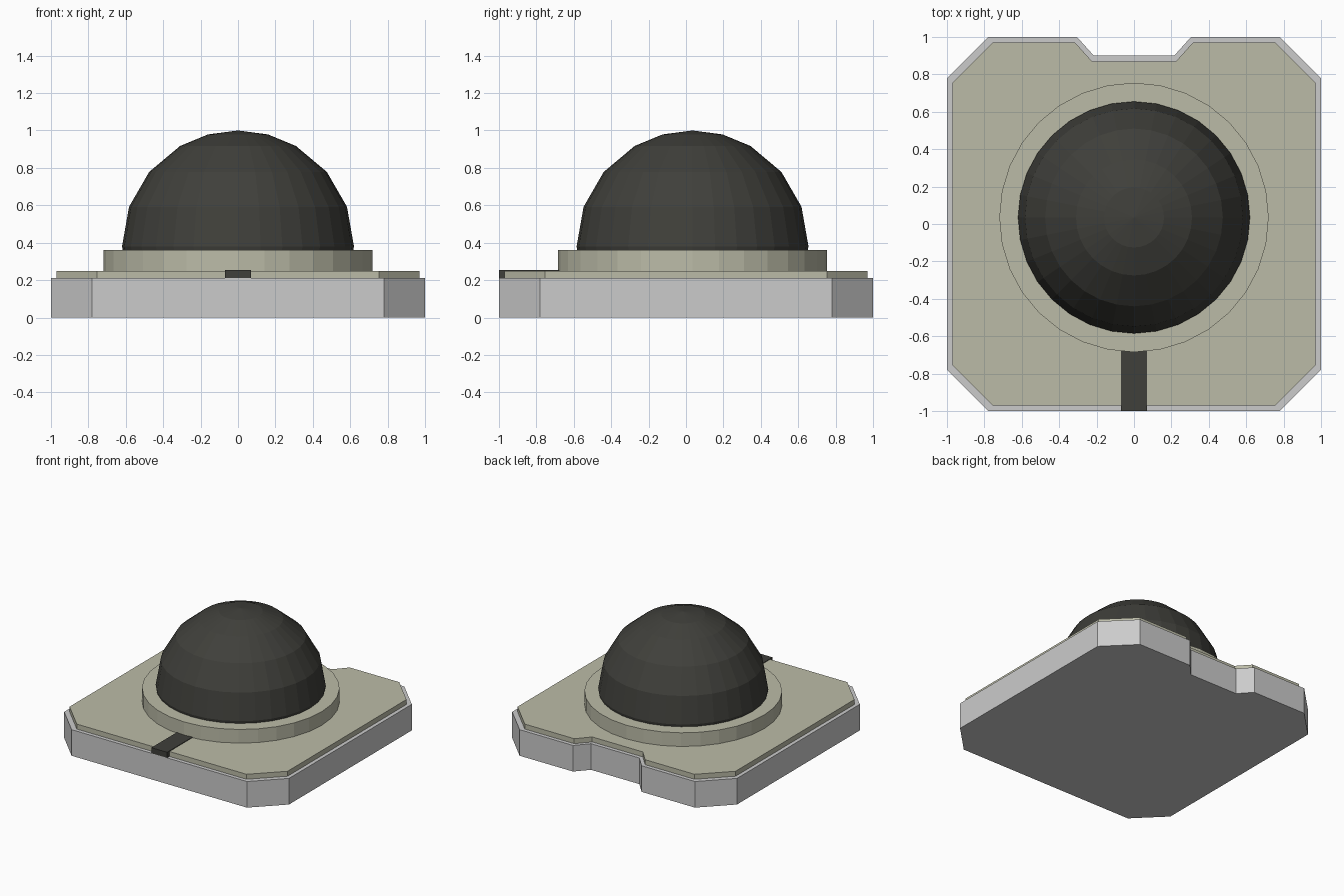
import bpy, bmesh
from math import sin, cos, pi, radians

if "Cube" in bpy.data.objects:
    bpy.data.objects.remove(bpy.data.objects["Cube"])


def material(name, rgb):
    m = bpy.data.materials.new(name)
    m.diffuse_color = (*rgb, 1)
    m.use_nodes = True
    m.node_tree.nodes["Principled BSDF"].inputs["Base Color"].default_value = m.diffuse_color
    return m


OLIVE = material("olive", (0.50, 0.50, 0.39))
DARK = material("dark", (0.05, 0.05, 0.043))
CENTRE_Y = 0.035
SIDES = 32


def finish(name, bm, mat=None):
    bmesh.ops.recalc_face_normals(bm, faces=bm.faces)
    me = bpy.data.meshes.new(name)
    bm.to_mesh(me)
    bm.free()
    ob = bpy.data.objects.new(name, me)
    bpy.context.collection.objects.link(ob)
    if mat:
        me.materials.append(mat)
    return ob


def extrude(name, outline, z0, z1, mat=None):
    bm = bmesh.new()
    face = bm.faces.new([bm.verts.new((x, y, z0)) for x, y in outline])
    top = bmesh.ops.extrude_face_region(bm, geom=[face], use_keep_orig=True)
    verts = [g for g in top["geom"] if isinstance(g, bmesh.types.BMVert)]
    bmesh.ops.translate(bm, verts=verts, vec=(0, 0, z1 - z0))
    return finish(name, bm, mat)


def lathe(name, profile, mat):
    # profile is (radius, z) from bottom to top; radius 0 makes a pole
    bm = bmesh.new()
    rings = []
    for r, z in profile:
        n = SIDES if r > 0 else 1
        rings.append([bm.verts.new((r * cos(2 * pi * i / SIDES),
                                    CENTRE_Y + r * sin(2 * pi * i / SIDES), z))
                      for i in range(n)])
    for a, b in zip(rings, rings[1:]):
        for i in range(SIDES):
            j = (i + 1) % SIDES
            if len(b) == 1:
                bm.faces.new((a[i], a[j], b[0]))
            else:
                bm.faces.new((a[i], a[j], b[j], b[i]))
    for ring in (rings[0], rings[-1]):
        if len(ring) > 1:
            bm.faces.new(ring)
    return finish(name, bm, mat)


def plate_outline(half, chamfer, notch_out, notch_in, notch_y):
    # right half from front to back, then mirrored
    right = [(chamfer, -half), (half, -chamfer), (half, chamfer),
             (chamfer, half), (notch_out, half), (notch_in, notch_y)]
    return right + [(-x, y) for x, y in reversed(right)]


# Notched base and the slightly inset plate on it
extrude("base", plate_outline(1.0, 0.78, 0.305, 0.215, 0.90), 0, 0.21)
extrude("top_plate", plate_outline(0.97, 0.755, 0.315, 0.225, 0.87),
        0.21, 0.25, OLIVE)

# Collar around the dome
lathe("collar", [(0.72, 0.21), (0.72, 0.36)], OLIVE)

# Dark faceted dome
dome = [(0.615, 0.355)] + [(0.62 * sin(radians(a)), 0.38 + 0.62 * cos(radians(a)))
                           for a in (90, 70, 50, 30, 15)] + [(0, 1.0)]
lathe("dome", dome, DARK)

# Dark strip from the collar to the front edge
extrude("front_strip", [(-0.07, -1.0), (0.07, -1.0), (0.07, -0.66), (-0.07, -0.66)],
        0.21, 0.255, DARK)
